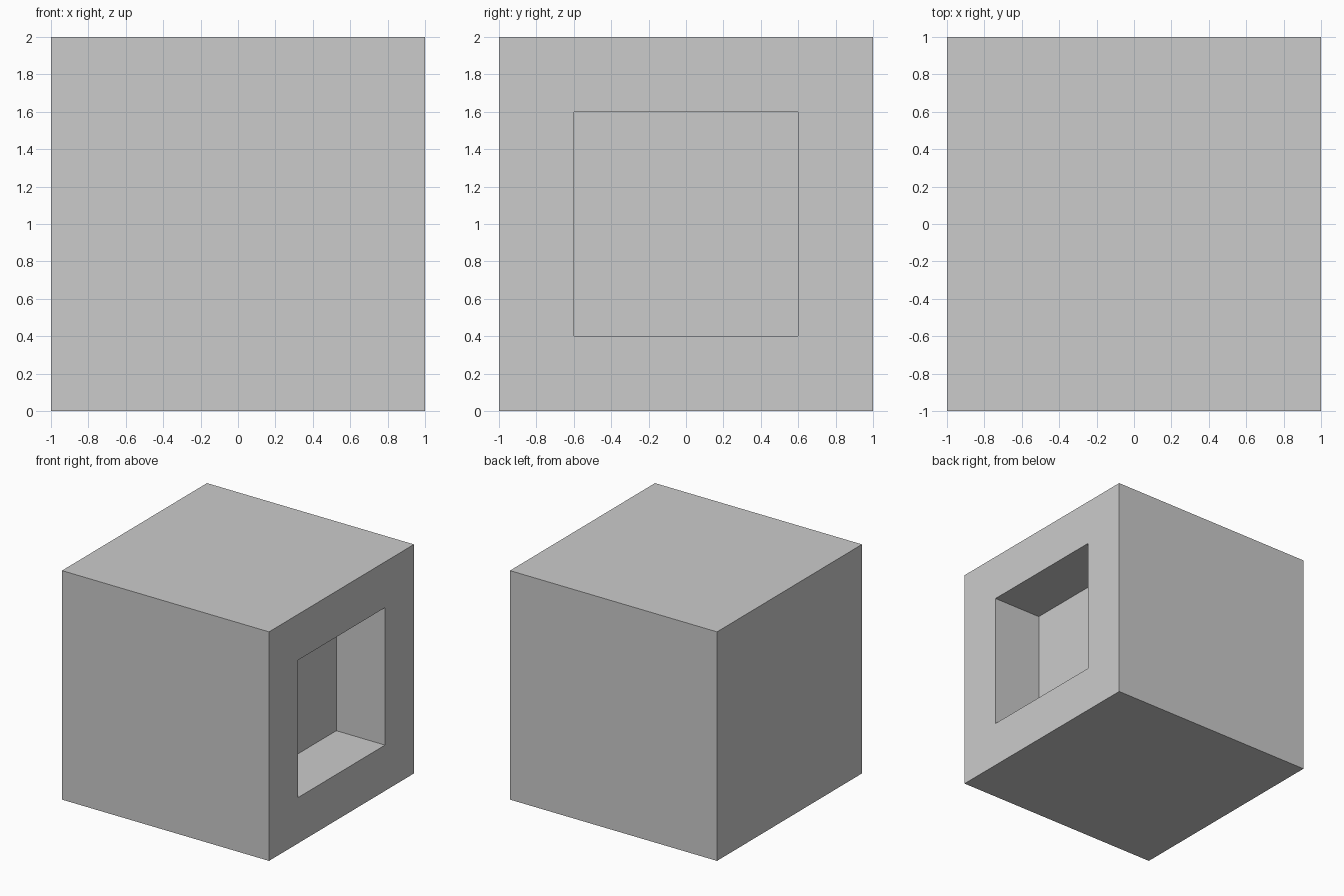
import bpy, bmesh

if "Cube" in bpy.data.objects:
    bpy.data.objects.remove(bpy.data.objects["Cube"])

SIZE, BORDER, DEPTH = 2.0, 0.4, 0.47

# Solid cube standing on the ground
bm = bmesh.new()
bmesh.ops.create_cube(bm, size=SIZE)
bmesh.ops.translate(bm, verts=bm.verts, vec=(0, 0, SIZE / 2))

# Square recess pushed into the right side
right = max(bm.faces, key=lambda f: f.calc_center_median().x)
bmesh.ops.inset_region(bm, faces=[right], thickness=BORDER, use_even_offset=True)
floor = bmesh.ops.extrude_discrete_faces(bm, faces=[right])["faces"][0]
bmesh.ops.translate(bm, verts=floor.verts, vec=(-DEPTH, 0, 0))
bmesh.ops.recalc_face_normals(bm, faces=bm.faces)

mesh = bpy.data.meshes.new("recessed_cube")
bm.to_mesh(mesh)
bm.free()
bpy.context.collection.objects.link(bpy.data.objects.new("recessed_cube", mesh))
